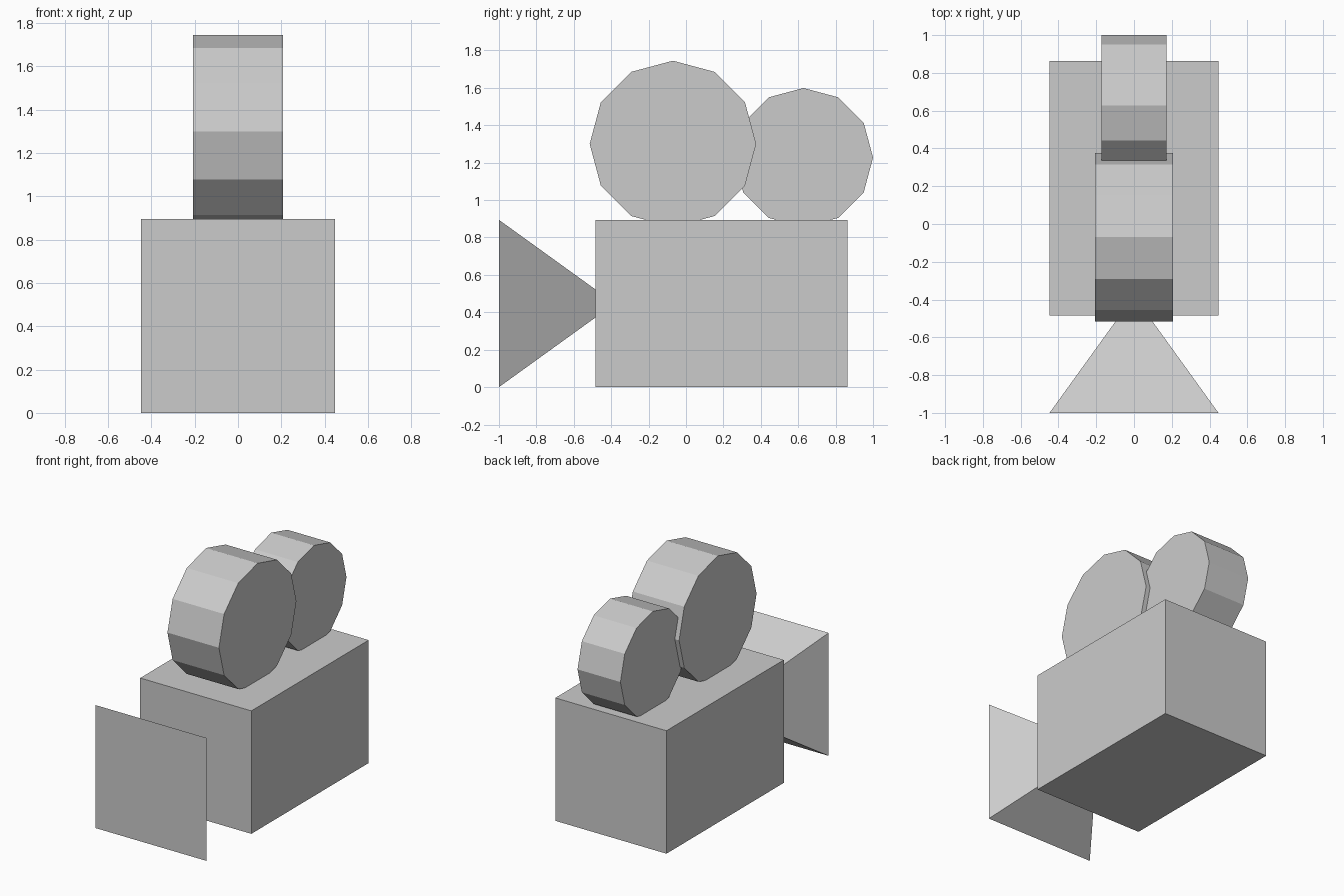
import bpy
import math

cube = bpy.data.objects.get("Cube")
if cube:
    bpy.data.objects.remove(cube, do_unlink=True)

grey = bpy.data.materials.new("light_grey")
grey.use_nodes = True
colour = (0.6, 0.6, 0.6, 1)
grey.diffuse_color = colour
grey.node_tree.nodes["Principled BSDF"].inputs["Base Color"].default_value = colour

HALF = 0.447          # half width of the body and of the lens hood
HEIGHT = 2 * HALF


def finish(name):
    obj = bpy.context.object
    obj.name = obj.data.name = name
    obj.data.materials.append(grey)
    bpy.ops.object.transform_apply(location=False, rotation=True, scale=True)
    return obj


def reel(name, y, z, radius, width):
    """Twelve-sided film reel lying across the body."""
    bpy.ops.mesh.primitive_cylinder_add(
        vertices=12, radius=radius, depth=width,
        location=(0, y, z), rotation=(0, math.pi / 2, 0))
    return finish(name)


# Camera body
front, back = -0.485, 0.863
bpy.ops.mesh.primitive_cube_add(size=1, location=(0, (front + back) / 2, HALF))
bpy.context.object.scale = (2 * HALF, back - front, HEIGHT)
finish("camera_body")

# Film reels, sunk slightly into the body top
reel("front_reel", -0.07, 1.3, 0.445, 0.414)
reel("rear_reel", 0.628, 1.227, 0.372, 0.345)

# Lens hood: square pyramid with its base forward and its tip in the body
length = 0.62
bpy.ops.mesh.primitive_cone_add(
    vertices=4, radius1=HALF * math.sqrt(2), radius2=0, depth=length,
    location=(0, -1 + length / 2, HALF), rotation=(0, 0, math.pi / 4))
bpy.ops.object.transform_apply(location=False, rotation=True, scale=False)
bpy.context.object.rotation_euler = (-math.pi / 2, 0, 0)
finish("lens_hood")
